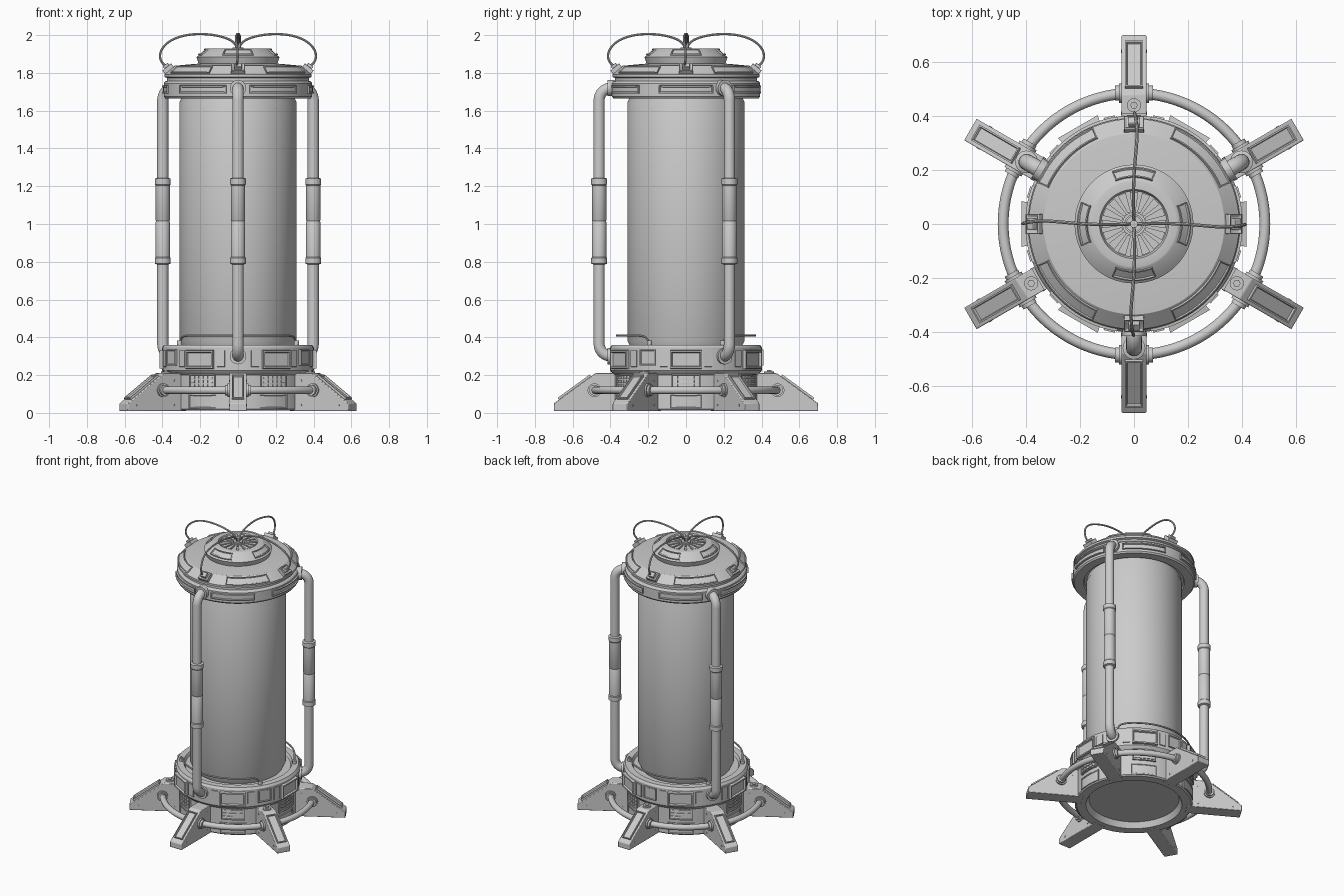
import bpy, bmesh
from math import radians, sin, cos, pi, atan2
from mathutils import Matrix, Vector

if "Cube" in bpy.data.objects:
    bpy.data.objects.remove(bpy.data.objects["Cube"])


def finish(name, bm, bevel=0):
    bmesh.ops.recalc_face_normals(bm, faces=bm.faces)
    me = bpy.data.meshes.new(name)
    bm.to_mesh(me)
    bm.free()
    ob = bpy.data.objects.new(name, me)
    bpy.context.collection.objects.link(ob)
    if bevel:
        m = ob.modifiers.new("bevel", 'BEVEL')
        m.width, m.segments = bevel, 2
    return ob


def lathe(name, prof, n=96, closed=False):
    bm = bmesh.new()
    vs = [bm.verts.new((r, 0, z)) for r, z in prof]
    es = [bm.edges.new(p) for p in zip(vs, vs[1:])]
    if closed:
        es.append(bm.edges.new((vs[-1], vs[0])))
    bmesh.ops.spin(bm, geom=vs + es, axis=(0, 0, 1), cent=(0, 0, 0),
                   angle=2 * pi, steps=n, use_duplicate=False)
    bmesh.ops.remove_doubles(bm, verts=bm.verts, dist=1e-5)
    return finish(name, bm)


def arc_block(name, sec, mid, half, n=1, inset=0, depth=0):
    """Sweep a 4-point (r, z) section; the outer side may be inset."""
    bm = bmesh.new()
    rows = []
    for i in range(n + 1):
        a = radians(mid - half + 2 * half * i / n)
        rows.append([bm.verts.new((r * cos(a), r * sin(a), z)) for r, z in sec])
    outer = []
    for p, q in zip(rows, rows[1:]):
        for k in range(4):
            f = bm.faces.new((p[k], q[k], q[(k + 1) % 4], p[(k + 1) % 4]))
            if k == 1:
                outer.append(f)
    bm.faces.new(rows[0])
    bm.faces.new(rows[-1])
    bmesh.ops.recalc_face_normals(bm, faces=bm.faces)
    if inset:
        bmesh.ops.inset_region(bm, faces=outer, thickness=inset * .7)
        bmesh.ops.inset_region(bm, faces=outer, thickness=inset * .3, depth=-depth)
    return finish(name, bm)


def box(name, size, mat, inset=0, depth=0, bevel=0):
    bm = bmesh.new()
    bmesh.ops.create_cube(bm, size=1, matrix=Matrix.Diagonal((*size, 1)))
    if inset:
        top = [f for f in bm.faces if f.normal.z > .9]
        bmesh.ops.inset_region(bm, faces=top, thickness=inset * .7)
        bmesh.ops.inset_region(bm, faces=top, thickness=inset * .3, depth=-depth)
    bm.transform(mat)
    return finish(name, bm, bevel)


def cyl(name, r, h, mat, n=24, r2=None):
    bm = bmesh.new()
    bmesh.ops.create_cone(bm, cap_ends=True, segments=n, radius1=r,
                          radius2=r if r2 is None else r2, depth=h, matrix=mat)
    return finish(name, bm)


def tube(name, pts, r, kind='POLY', res=4):
    cu = bpy.data.curves.new(name, 'CURVE')
    cu.dimensions, cu.bevel_depth, cu.bevel_resolution = '3D', r, res
    cu.use_fill_caps = True
    s = cu.splines.new(kind)
    s.points.add(len(pts) - 1)
    for p, c in zip(s.points, pts):
        p.co = (*c, 1)
    if kind == 'NURBS':
        s.order_u, s.use_endpoint_u, s.resolution_u = 4, True, 6
    ob = bpy.data.objects.new(name, cu)
    bpy.context.collection.objects.link(ob)
    return ob


def polar(a, r, z):
    return (r * cos(radians(a)), r * sin(radians(a)), z)


def at(a, r, z, tilt=0, axis='Y'):
    return (Matrix.Rotation(radians(a), 4, 'Z') @ Matrix.Translation((r, 0, z))
            @ Matrix.Rotation(radians(tilt), 4, axis))


# Main turned bodies
lathe("base", [(0, .05), (.29, .05), (.31, .012), (.37, .012), (.378, .02), (.378, .2),
               (.395, .215), (.402, .225), (.402, .345), (.392, .36), (.35, .36),
               (.34, .34), (.3, .34), (0, .34)])
lathe("tank", [(0, .33), (.285, .33), (.31, .38), (.31, 1.645), (.303, 1.66), (.303, 1.7), (0, 1.7)])
lathe("cap", [(0, 1.68), (.32, 1.68), (.325, 1.665), (.385, 1.665), (.393, 1.675),
              (.393, 1.745), (.385, 1.755), (.375, 1.758), (.375, 1.773), (.39, 1.778),
              (.39, 1.792), (.335, 1.838), (.2, 1.85), (0, 1.85)])
lathe("cap_crown", [(0, 1.84), (.205, 1.84), (.22, 1.883), (.212, 1.889), (.165, 1.928),
                    (.158, 1.93), (.128, 1.93), (.122, 1.915), (0, 1.915)])
lathe("foot_ring_pipe", [(.485 + .02 * cos(t * pi / 6), .12 + .02 * sin(t * pi / 6))
                         for t in range(12)], closed=True)

# Fan on the crown
cyl("fan_hub", .03, .02, at(0, 0, 1.924))
lathe("fan_hub_ring", [(.034, 1.91), (.034, 1.927), (.044, 1.927), (.044, 1.91)], 32, True)
for i in range(16):
    arc_block("fan_blade", [(.046, 1.91), (.046, 1.926), (.12, 1.926), (.12, 1.91)],
              i * 22.5, 7.5)

# Six feet with raised slope panels, pipe sockets, small side bolts
foot = [(.34, .01), (.70, .01), (.70, .05), (.48, .21), (.37, .21), (.34, .18)]
slope = 36
for i in range(6):
    a = 30 + 60 * i
    bm = bmesh.new()
    f = bm.faces.new([bm.verts.new((r, -.046, z)) for r, z in foot])
    ex = bmesh.ops.extrude_face_region(bm, geom=[f])["geom"]
    bmesh.ops.translate(bm, vec=(0, .092, 0), verts=[v for v in ex if isinstance(v, bmesh.types.BMVert)])
    bm.transform(Matrix.Rotation(radians(a), 4, 'Z'))
    finish("foot", bm, .004)
    box("foot_panel", (.21, .066, .02), at(a, .589, .133, slope), .012, .009)
    for rad, half in ((.036, .056), (.028, .07)):
        cyl("pipe_socket", rad, half * 2, at(a, .485, .12, 90, 'X'))
    for r, z in ((.41, .17), (.41, .04), (.64, .04)):
        cyl("foot_bolt", .007, .096, at(a, r, z, 90, 'X'), 10)
    if i % 2:
        cyl("foot_top_bolt", .026, .012, at(a, .44, .214))
        cyl("foot_top_bolt_head", .014, .02, at(a, .44, .216), 6)
        arc_block("base_plate", [(.39, .25), (.414, .25), (.414, .335), (.39, .335)], a, 6.5, 1, .012, .004)

# Framed panels and vents between the feet
for i in range(6):
    a = 60 * i
    arc_block("base_frame", [(.38, .228), (.425, .235), (.425, .33), (.38, .338)], a, 11.5, 1, .018, .012)
    arc_block("base_vent_frame", [(.36, .125), (.39, .125), (.39, .205), (.36, .205)], a, 11.5, 4, .008, .006)
    for c in range(5):
        for z in (.137, .159, .181):
            arc_block("vent_louvre", [(.37, z), (.39, z), (.388, z + .014), (.37, z + .014)],
                      a + (c - 2) * 4, 1.5)
    arc_block("base_skirt_panel", [(.36, .02), (.384, .02), (.384, .1), (.36, .1)], a, 13, 5, .01, .004)
    for s in (-1, 1):
        arc_block("base_side_block", [(.38, .24), (.409, .245), (.409, .33), (.38, .335)], a + s * 17, 3, 1)
    arc_block("cap_band_panel", [(.38, 1.688), (.403, 1.692), (.403, 1.733), (.38, 1.737)], a, 21, 12, .01, .007)

# Three outer pipes with sleeves and end collars
for a in (30, 150, 270):
    path = [polar(a, .36, .30)]
    for t in range(9):
        b = t * pi / 16
        path.append(polar(a, .395 + .065 * sin(b), .365 - .065 * cos(b)))
    for t in range(9):
        b = t * pi / 16
        path.append(polar(a, .395 + .065 * cos(b), 1.655 + .065 * sin(b)))
    path.append(polar(a, .36, 1.72))
    tube("outer_pipe", path, .03, res=5)
    for z in (.30, 1.72):
        cyl("pipe_collar", .043, .05, at(a, .39, z, 90))
    prof = [(.028, .785), (.042, .79), (.042, .82), (.038, .825), (.038, 1.01), (.035, 1.015)]
    prof += [(r, 2.03 - z) for r, z in prof[-2::-1]]
    sleeve = lathe("pipe_sleeve", prof, 24)
    sleeve.location = polar(a, .46, 0)

# Cap slope panels, crown panels, clips and looping cables
for i in range(4):
    a = 90 * i
    arc_block("cap_slope_panel", [(.375, 1.785), (.391, 1.803), (.349, 1.839), (.335, 1.82)],
              a + 45, 22, 12, .008, .005)
    arc_block("crown_panel", [(.205, 1.875), (.212, 1.899), (.176, 1.93), (.165, 1.91)],
              a, 23, 10, .008, .006)
    box("cable_clip", (.06, .075, .03), at(a, .368, 1.82, 40), .012, .006, .003)
    box("cable_clip_block", (.034, .04, .03), at(a, .376, 1.832, 40), bevel=.003)
    loop = [(.005, 1.92), (.01, 1.96), (.06, 1.99), (.2, 2.014), (.34, 1.99),
            (.412, 1.93), (.418, 1.86), (.385, 1.84), (.365, 1.815)]
    tube("cap_cable", [polar(a + 3 * sin(r * 15), r, z) for r, z in loop], .006, 'NURBS', 2)
cyl("cable_hub", .014, .04, at(0, 0, 1.94), 16)

# Loose cables above the base rim, front and back
for mid in (90, 270):
    pts = [polar(mid - 58, .365, .35), polar(mid - 57, .365, .4)]
    pts += [polar(mid + d, .368, .41) for d in range(-50, 51, 10)]
    pts += [polar(mid + 57, .365, .4), polar(mid + 58, .365, .35)]
    tube("rim_cable", pts, .006, 'NURBS', 2)
    for s in (-58, 58):
        cyl("rim_cable_plug", .014, .03, at(mid + s, .365, .367), 12)

# Convert curves to meshes, smooth with sharp edges kept
bpy.ops.object.select_all(action='DESELECT')
for o in bpy.data.objects:
    if o.type == 'CURVE':
        o.select_set(True)
        bpy.context.view_layer.objects.active = o
bpy.ops.object.convert(target='MESH')
bpy.ops.object.select_all(action='SELECT')
bpy.ops.object.shade_smooth_by_angle(angle=radians(32))
